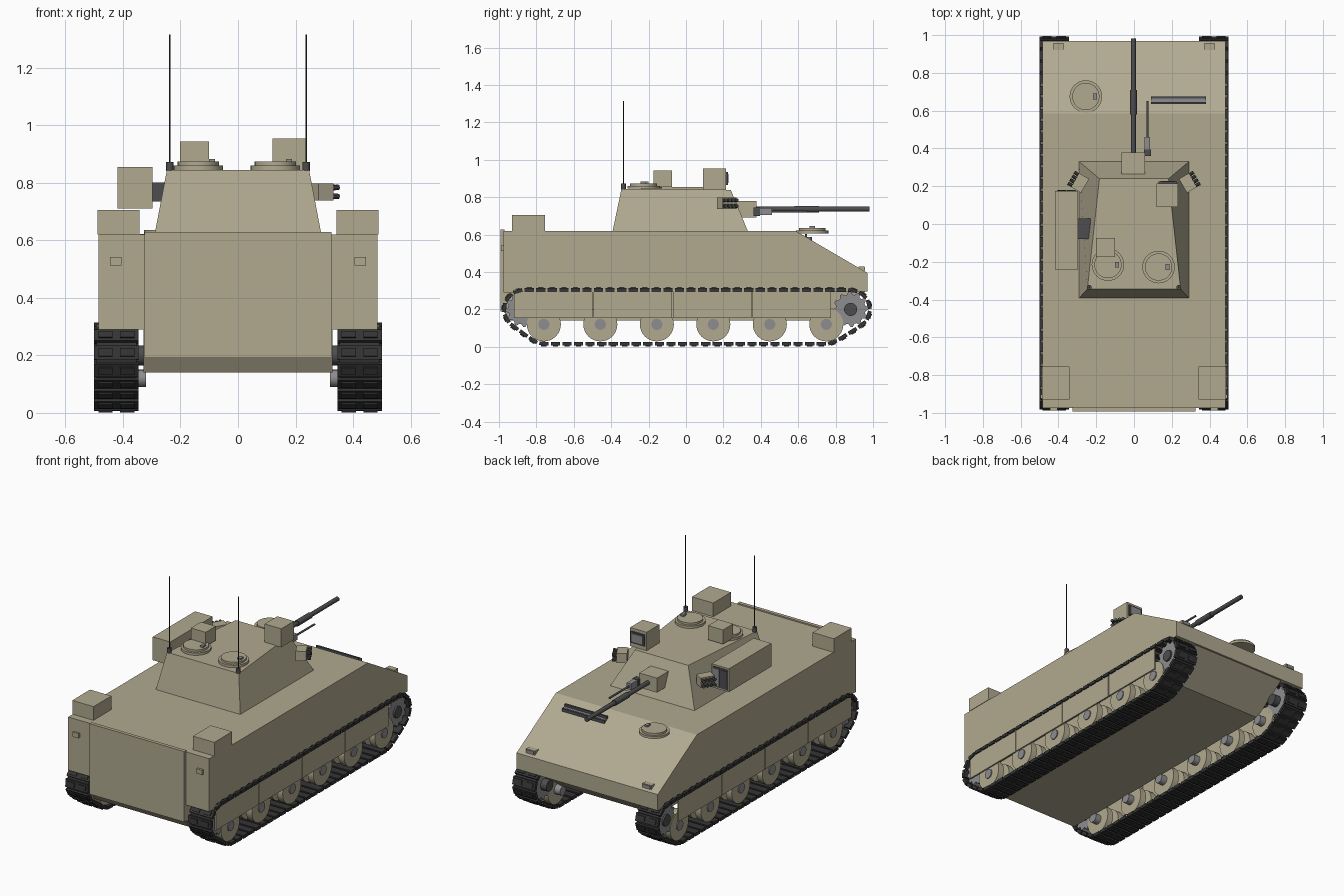
import bpy, bmesh, math
from mathutils import Vector, Matrix
from mathutils.geometry import convex_hull_2d

cube = bpy.data.objects.get("Cube")
if cube:
    bpy.data.objects.remove(cube)


def material(name, r, g, b):
    m = bpy.data.materials.new(name)
    m.use_nodes = True
    m.diffuse_color = (r, g, b, 1)
    m.node_tree.nodes["Principled BSDF"].inputs["Base Color"].default_value = (r, g, b, 1)
    return m


TAN = material("tan paint", 0.44, 0.40, 0.28)
RUBBER = material("track black", 0.035, 0.035, 0.035)
STEEL = material("steel grey", 0.27, 0.27, 0.28)
GUN = material("gunmetal", 0.075, 0.075, 0.08)


def finish(name, bm, mat, smooth=False):
    bmesh.ops.recalc_face_normals(bm, faces=bm.faces[:])
    me = bpy.data.meshes.new(name)
    bm.to_mesh(me)
    bm.free()
    me.materials.append(mat)
    ob = bpy.data.objects.new(name, me)
    bpy.context.collection.objects.link(ob)
    if smooth:
        bpy.ops.object.select_all(action='DESELECT')
        ob.select_set(True)
        bpy.context.view_layer.objects.active = ob
        bpy.ops.object.shade_smooth_by_angle(angle=math.radians(35))
    return ob


def add_box(bm, center, size, rot=Matrix()):
    bmesh.ops.create_cube(bm, size=1, matrix=Matrix.Translation(center) @ rot @ Matrix.Diagonal((*size, 1)))


def box(name, x, y, z, mat=TAN):
    bm = bmesh.new()
    spans = (x, y, z)
    add_box(bm, [(a + b) / 2 for a, b in spans], [abs(b - a) for a, b in spans])
    return finish(name, bm, mat)


def rod(name, p, q, r, mat, n=24):
    p, q = Vector(p), Vector(q)
    d = q - p
    bm = bmesh.new()
    bmesh.ops.create_cone(bm, cap_ends=True, segments=n, radius1=r, radius2=r, depth=d.length,
                          matrix=Matrix.Translation((p + q) / 2) @ d.to_track_quat('Z', 'Y').to_matrix().to_4x4())
    return finish(name, bm, mat, True)


def prism(name, profile, x0, x1, mat=TAN):
    """Extrude a (y, z) profile along x."""
    bm = bmesh.new()
    f = bm.faces.new([bm.verts.new((x0, y, z)) for y, z in profile])
    ext = bmesh.ops.extrude_face_region(bm, geom=[f])
    bmesh.ops.translate(bm, vec=(x1 - x0, 0, 0), verts=[v for v in ext["geom"] if isinstance(v, bmesh.types.BMVert)])
    return finish(name, bm, mat)


def hatch(name, x, y, z):
    rod(name + "_ring", (x, y, z), (x, y, z + 0.015), 0.086, TAN, 32)
    rod(name + "_lid", (x, y, z + 0.015), (x, y, z + 0.028), 0.072, TAN, 32)
    box(name + "_handle", (x + 0.037, x + 0.058), (y - 0.015, y + 0.015), (z + 0.028, z + 0.038), STEEL)


# Hull
prism("upper_hull", [(-0.975, 0.29), (-0.975, 0.62), (0.585, 0.62), (0.97, 0.395), (0.97, 0.295)], -0.485, 0.485)
prism("lower_hull", [(-0.972, 0.30), (-0.972, 0.19), (-0.94, 0.14), (0.74, 0.14), (0.965, 0.30)], -0.328, 0.328)
box("rear_ramp", (-0.325, 0.325), (-0.992, -0.97), (0.19, 0.628))

# Track path: outline wrapped around end wheels, sprocket and idler
SPROCKET, IDLER = (0.88, 0.2), (-0.87, 0.2)
WHEELS = [-0.76 + 0.302 * i for i in range(6)]
pts = []
for cy, cz in (SPROCKET, IDLER, (WHEELS[0], 0.12), (WHEELS[-1], 0.12)):
    for k in range(48):
        a = math.tau * k / 48
        pts.append(Vector((cy + 0.104 * math.cos(a), cz + 0.104 * math.sin(a))))
path = [pts[i] for i in convex_hull_2d(pts)]
steps = [(path[i], path[(i + 1) % len(path)]) for i in range(len(path))]
total = sum((b - a).length for a, b in steps)


def along(dist):
    dist %= total
    for a, b in steps:
        seg = (b - a).length
        if dist <= seg:
            return a.lerp(b, dist / seg)
        dist -= seg
    return path[0]


def track(name, side):
    cx, links = side * 0.4225, 68
    pitch = total / links
    bm = bmesh.new()
    for i in range(links):
        a, b = along((i - 0.4) * pitch), along((i + 0.4) * pitch)
        mid, d = (a + b) / 2, (b - a).normalized()
        out = Vector((d.y, -d.x))
        if out.dot(mid - Vector((0, 0.16))) < 0:
            out = -out
        rot = Matrix.Rotation(math.atan2(d.y, d.x), 4, 'X')
        add_box(bm, (cx, *mid), (0.155, pitch * 0.8, 0.02), rot)
        for off in (-0.038, 0.038):
            add_box(bm, (cx + off, *(mid + out * 0.011)), (0.05, pitch * 0.45, 0.009), rot)
    # thin belt joining the links
    rims = [[bm.verts.new((cx + o, *p)) for p in path] for o in (-0.07, 0.07)]
    for i in range(len(path)):
        j = (i + 1) % len(path)
        bm.faces.new((rims[0][i], rims[0][j], rims[1][j], rims[1][i]))
    finish(name, bm, RUBBER)


# Running gear and side parts, mirrored
for s, side in ((-1, "right"), (1, "left")):
    track(side + "_track", s)
    for i, y in enumerate(WHEELS):
        for part, a, b in (("inner", 0.36, 0.40), ("outer", 0.44, 0.48)):
            rod(f"{side}_{part}_wheel_{i}", (s * a, y, 0.12), (s * b, y, 0.12), 0.091, TAN, 32)
        rod(f"{side}_axle_{i}", (s * 0.32, y, 0.12), (s * 0.486, y, 0.12), 0.03, STEEL, 20)
    for nm, (cy, cz) in (("sprocket", SPROCKET), ("idler", IDLER)):
        gear = []
        for k in range(48):
            r, a = (0.094 if k % 4 < 2 else 0.08), math.tau * k / 48
            gear.append((cy + r * math.cos(a), cz + r * math.sin(a)))
        prism(f"{side}_{nm}", gear, s * 0.36, s * 0.475, STEEL)
        rod(f"{side}_{nm}_hub", (s * 0.32, cy, cz), (s * 0.486, cy, cz), 0.035, GUN)
    for i in range(4):
        y = -0.92 + 0.425 * i
        box(f"{side}_skirt_{i}", (s * 0.483, s * 0.492), (y, y + 0.419), (0.155, 0.305))
    # stowage boxes, lamps, aerials
    box(side + "_stowage_box", (s * 0.342, s * 0.488), (-0.93, -0.755), (0.62, 0.705))
    box(side + "_rear_lamp", (s * 0.405, s * 0.445), (-0.988, -0.97), (0.513, 0.542))
    box(side + "_headlamp", (s * 0.37, s * 0.43), (0.922, 0.955), (0.39, 0.43))
    box(side + "_headlamp_lens", (s * 0.376, s * 0.424), (0.955, 0.958), (0.408, 0.426), STEEL)
    rod(side + "_aerial_base", (s * 0.237, -0.335, 0.84), (s * 0.237, -0.335, 0.872), 0.013, GUN, 12)
    rod(side + "_aerial", (s * 0.237, -0.335, 0.87), (s * 0.237, -0.335, 1.315), 0.003, RUBBER, 8)
    # smoke dischargers: angled block with two rows of tubes
    rot = Matrix.Rotation(-s * math.radians(60), 4, 'Z')
    c = Vector((s * 0.285, 0.217, 0.768))
    bm = bmesh.new()
    add_box(bm, c, (0.085, 0.06, 0.06), rot)
    finish(side + "_smoke_block", bm, TAN)
    for row in (-1, 1):
        for k in range(4):
            p = c + rot @ Vector(((k - 1.5) * 0.021, 0.02, row * 0.014))
            q = c + rot @ Vector(((k - 1.5) * 0.023, 0.055, row * 0.016))
            rod(f"{side}_smoke_tube_{row}_{k}", p, q, 0.0095, GUN, 10)

# Turret: tapered block, narrower at the gun end
bm = bmesh.new()
low = [bm.verts.new(v) for v in ((-0.29, -0.392, 0.62), (0.29, -0.392, 0.62), (0.29, 0.33, 0.62), (-0.29, 0.33, 0.62))]
top = [bm.verts.new(v) for v in ((-0.247, -0.345, 0.845), (0.247, -0.345, 0.845), (0.183, 0.24, 0.838), (-0.183, 0.24, 0.838))]
bm.faces.new(low)
bm.faces.new(top)
for i in range(4):
    j = (i + 1) % 4
    bm.faces.new((low[i], low[j], top[j], top[i]))
finish("turret", bm, TAN)

hatch("commander_hatch", -0.138, -0.215, 0.845)
hatch("gunner_hatch", 0.13, -0.228, 0.845)
hatch("driver_hatch", -0.255, 0.675, 0.607)

# Sights and missile launcher
box("commander_sight", (-0.202, -0.10), (-0.175, -0.075), (0.855, 0.943))
box("gunner_sight", (0.12, 0.234), (0.09, 0.215), (0.838, 0.953))
box("gunner_sight_frame", (0.13, 0.224), (0.215, 0.224), (0.865, 0.935), GUN)
box("gunner_sight_glass", (0.14, 0.214), (0.224, 0.227), (0.875, 0.925), STEEL)
box("missile_launcher", (-0.418, -0.297), (-0.24, 0.175), (0.71, 0.855))
box("launcher_front", (-0.408, -0.307), (0.175, 0.178), (0.72, 0.845), GUN)
for i in range(2):
    x = -0.404 + 0.05 * i
    box(f"launcher_cell_{i}", (x, x + 0.043), (0.178, 0.181), (0.73, 0.835), STEEL if i else GUN)
box("launcher_mount", (-0.30, -0.23), (-0.08, 0.03), (0.735, 0.80), GUN)

# Main gun and coaxial gun
box("mantlet", (-0.065, 0.057), (0.25, 0.378), (0.69, 0.78))
for nm, a, b, r in (("breech", 0.37, 0.58, 0.013), ("sleeve", 0.58, 0.71, 0.018), ("muzzle", 0.71, 0.982, 0.0135)):
    rod("gun_" + nm, (-0.003, a, 0.736), (-0.003, b, 0.736), r, GUN, 20)
box("coaxial_body", (0.052, 0.09), (0.36, 0.395), (0.70, 0.745), GUN)
box("coaxial_jacket", (0.056, 0.086), (0.395, 0.46), (0.704, 0.742), STEEL)
rod("coaxial_barrel", (0.071, 0.45, 0.724), (0.071, 0.65, 0.724), 0.006, GUN, 12)

# Trim vane rails on the glacis
for i, y in enumerate((0.635, 0.662)):
    z = 0.62 - (y - 0.585) * 0.584
    box(f"vane_rail_{i}", (0.09, 0.382), (y, y + 0.012), (z - 0.02, z + 0.012), GUN)
box("vane_plate", (0.09, 0.382), (0.645, 0.664), (0.565, 0.588), STEEL)
